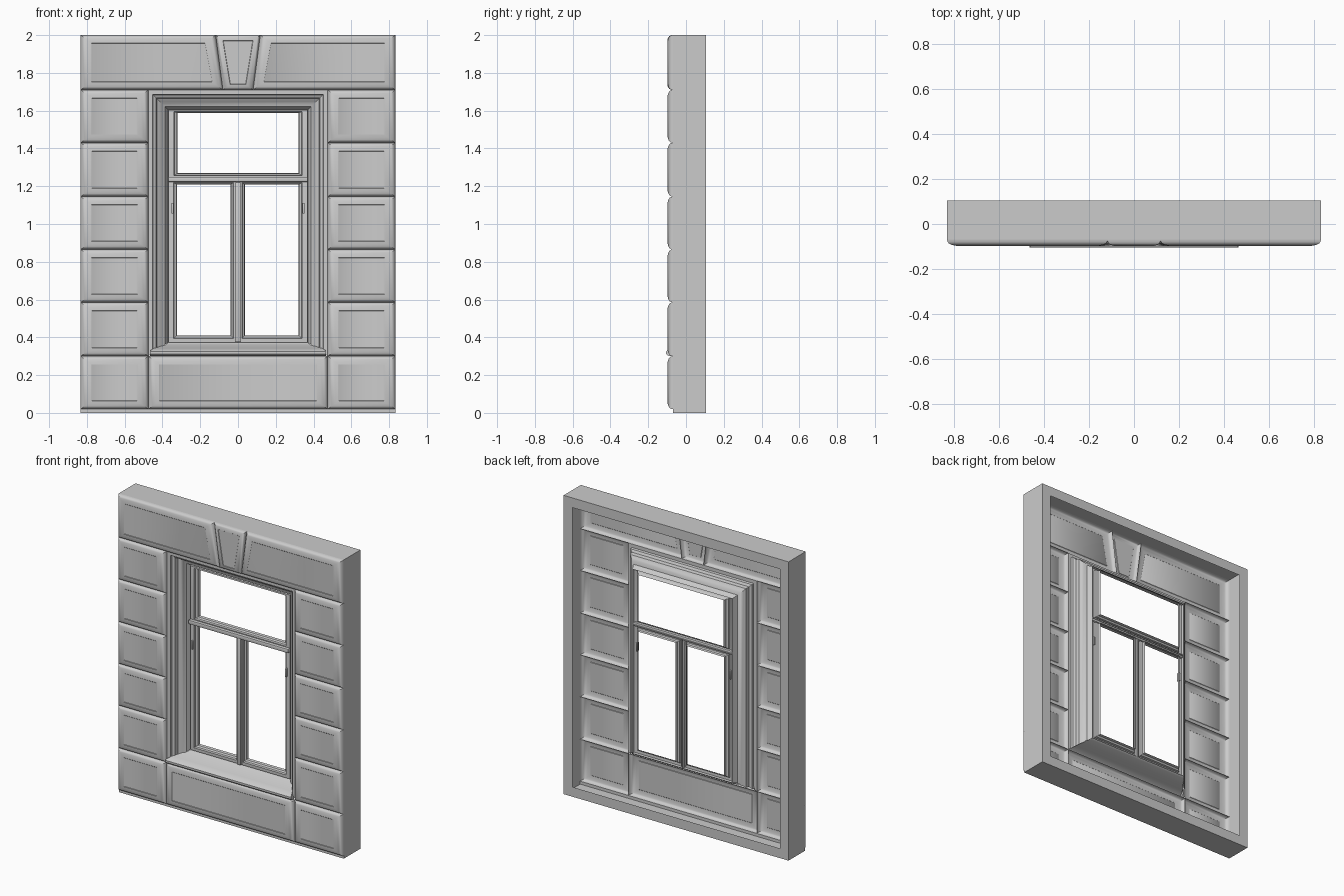
import bpy, bmesh, math

if "Cube" in bpy.data.objects:
    bpy.data.objects.remove(bpy.data.objects["Cube"])

HALF, TOP = 0.833, 2.0
GROOVE = -0.07          # depth of the joints between the stones


def finish(name, bm, angle=35):
    me = bpy.data.meshes.new(name)
    bmesh.ops.remove_doubles(bm, verts=bm.verts, dist=1e-5)
    bm.to_mesh(me)
    bm.free()
    ob = bpy.data.objects.new(name, me)
    bpy.context.collection.objects.link(ob)
    bpy.ops.object.select_all(action='DESELECT')
    bpy.context.view_layer.objects.active = ob
    ob.select_set(True)
    bpy.ops.object.shade_smooth_by_angle(angle=math.radians(angle))
    return ob


def rect(x0, x1, z0, z1):
    return [(x0, z0), (x1, z0), (x1, z1), (x0, z1)]


def rings(name, outer, inner, profile, cap=False, skip=()):
    """Sheet of nested four-sided rings; profile = (blend outer->inner, y)."""
    bm = bmesh.new()
    loops = [[bm.verts.new((a[0] + (b[0] - a[0]) * t, y, a[1] + (b[1] - a[1]) * t))
              for a, b in zip(outer, inner)] for t, y in profile]
    for r, s in zip(loops, loops[1:]):
        for k in range(4):
            if k not in skip:
                j = (k + 1) % 4
                bm.faces.new((r[k], r[j], s[j], s[k]))
    if cap:
        bm.faces.new(loops[-1])
    return finish(name, bm)


def stone(name, quad, m=0.06):
    """Pillowed ashlar block."""
    signs = [(1, 1), (-1, 1), (-1, -1), (1, -1)]
    inner = [(x + sx * m, z + sz * m * 0.75) for (x, z), (sx, sz) in zip(quad, signs)]
    rings(name, quad, inner,
          [(0, GROOVE), (0.03, -0.079), (0.14, -0.087), (0.35, -0.093),
           (0.65, -0.097), (0.95, -0.099), (1, -0.097)], cap=True)


def box(name, x0, x1, y0, y1, z0, z1, bevel=0.0):
    bm = bmesh.new()
    bmesh.ops.create_cube(bm, size=1)
    for v in bm.verts:
        v.co = ((x0 + x1) / 2 + v.co.x * (x1 - x0),
                (y0 + y1) / 2 + v.co.y * (y1 - y0),
                (z0 + z1) / 2 + v.co.z * (z1 - z0))
    if bevel:
        bmesh.ops.bevel(bm, geom=bm.edges[:], offset=bevel, segments=2,
                        profile=0.5, affect='EDGES')
    return finish(name, bm)


# Outer walls with a thin lip turned inwards at the back
rings("outer_walls", rect(-0.768, 0.768, 0.065, 1.935), rect(-HALF, HALF, 0, TOP),
      [(0, 0.105), (1, 0.105), (1, GROOVE)])

# Narrow strip under the lowest course
bm = bmesh.new()
bm.faces.new([bm.verts.new((x, GROOVE, z)) for x, z in rect(-HALF, HALF, 0, 0.02)])
finish("base_strip", bm)

# Side columns of stones
levels = [0.02, 0.30, 0.585, 0.865, 1.145, 1.43, 1.71]
for i, (z0, z1) in enumerate(zip(levels, levels[1:])):
    stone(f"left_stone_{i}", rect(-HALF, -0.475, z0, z1))
    stone(f"right_stone_{i}", rect(0.475, HALF, z0, z1))

# Apron stone, lintel stones and keystone
stone("apron_stone", rect(-0.475, 0.475, 0.02, 0.30))
stone("left_lintel", [(-HALF, 1.71), (-0.08, 1.71), (-0.118, TOP), (-HALF, TOP)])
stone("right_lintel", [(0.08, 1.71), (HALF, 1.71), (HALF, TOP), (0.118, TOP)])
stone("keystone", [(-0.08, 1.71), (0.08, 1.71), (0.118, TOP), (-0.118, TOP)], 0.04)

# Moulded window reveal, open at the bottom where the sill sits
rings("window_reveal", rect(-0.475, 0.475, 0.30, 1.71), rect(-0.37, 0.37, 0.372, 1.605),
      [(0, GROOVE), (0.22, GROOVE), (0.25, -0.055), (0.40, -0.047), (0.44, -0.022),
       (0.58, -0.014), (0.68, -0.002), (0.85, 0.006), (0.93, 0.022), (1, 0.04)],
      skip=(0,))

# Sloping sill with a projecting nose: (y, z, half width)
sill = [(0.04, 0.372, 0.372), (0.03, 0.362, 0.38), (-0.06, 0.342, 0.445),
        (-0.095, 0.332, 0.462), (-0.105, 0.325, 0.465), (-0.105, 0.312, 0.465),
        (-0.096, 0.303, 0.465), (GROOVE, 0.30, 0.465)]
bm = bmesh.new()
left = [bm.verts.new((-w, y, z)) for y, z, w in sill]
right = [bm.verts.new((w, y, z)) for y, z, w in sill]
for a, b, c, d in zip(left, left[1:], right[1:], right):
    bm.faces.new((a, b, c, d))
bm.faces.new(left[:1:-1])
bm.faces.new(right[2:])
finish("window_sill", bm)

# Three window lights, each a stepped frame around an open pane
frame = [(0, 0.04), (0.04, 0.022), (0.6, 0.02), (0.66, 0.034), (0.92, 0.04), (1, 0.058)]
rings("top_light", rect(-0.37, 0.37, 1.235, 1.605), rect(-0.32, 0.32, 1.27, 1.588), frame)
rings("left_casement", rect(-0.37, 0, 0.372, 1.235), rect(-0.322, -0.04, 0.41, 1.208), frame)
rings("right_casement", rect(0, 0.37, 0.372, 1.235), rect(0.036, 0.32, 0.41, 1.208), frame)

# Transom moulding, centre bead and hinges
box("transom", -0.37, 0.37, 0.0, 0.035, 1.222, 1.25, 0.006)
box("centre_bead", -0.014, 0.014, 0.006, 0.035, 0.375, 1.222, 0.005)
for side, s in (("left", -1), ("right", 1)):
    x = 0.347 * s
    box(f"{side}_hinge", x - 0.005, x + 0.005, 0.008, 0.03, 1.055, 1.112, 0.002)
